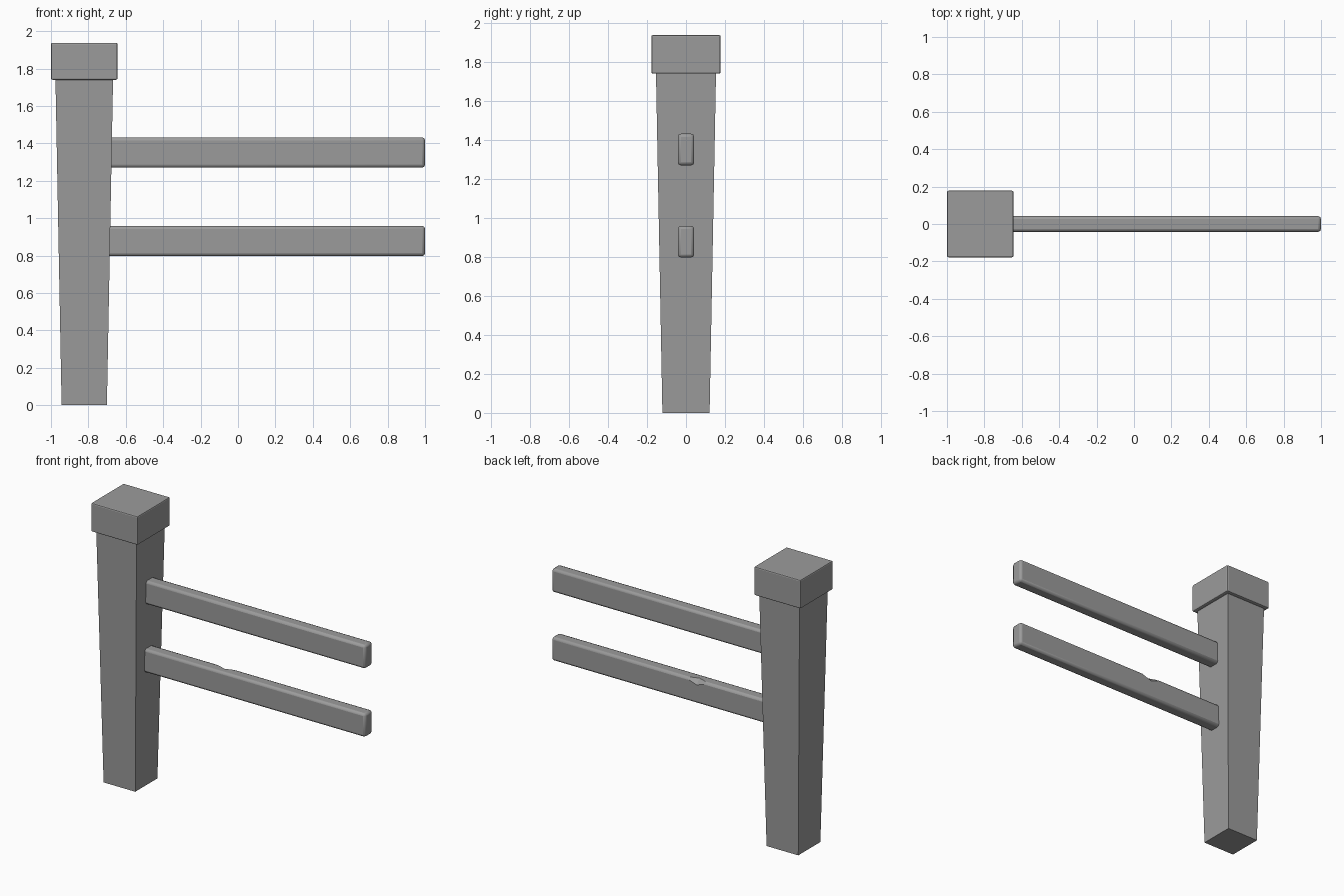
import bpy
import bmesh
from mathutils import Matrix, Vector

cube = bpy.data.objects.get("Cube")
if cube:
    bpy.data.objects.remove(cube, do_unlink=True)

POST_X = -0.822
FOOT, HEAD, POST_TOP = 0.121, 0.154, 1.745

grey = bpy.data.materials.new("plain_grey")
grey.use_nodes = True
grey.diffuse_color = (0.33, 0.33, 0.33, 1)
grey.node_tree.nodes["Principled BSDF"].inputs["Base Color"].default_value = (0.33, 0.33, 0.33, 1)


def block(name, low, high, taper=1.0):
    """Box between two corners; taper scales the bottom about its centre."""
    low, high = Vector(low), Vector(high)
    mid, size = (low + high) / 2, high - low
    bm = bmesh.new()
    bmesh.ops.create_cube(bm, size=1)
    for v in bm.verts:
        if v.co.z < 0:
            v.co.x *= taper
            v.co.y *= taper
        v.co = Vector(a * b for a, b in zip(v.co, size)) + mid
    mesh = bpy.data.meshes.new(name)
    bm.to_mesh(mesh)
    bm.free()
    mesh.materials.append(grey)
    obj = bpy.data.objects.new(name, mesh)
    bpy.context.collection.objects.link(obj)
    return obj


def soften(obj, width, segments):
    mod = obj.modifiers.new("rounded_edges", "BEVEL")
    mod.width, mod.segments = width, segments


def chip(obj, point, along, outward, length, depth):
    """Cut a shallow V nick into an edge with a hidden diamond prism."""
    along, outward = Vector(along).normalized(), Vector(outward).normalized()
    side = along.cross(outward)
    bm = bmesh.new()
    bmesh.ops.create_cone(bm, cap_ends=True, segments=4, radius1=1, radius2=1, depth=2)
    frame = Matrix((along * length, outward * depth, side * 0.08)).transposed().to_4x4()
    bm.transform(Matrix.Translation(point) @ frame)
    bmesh.ops.recalc_face_normals(bm, faces=bm.faces)
    mesh = bpy.data.meshes.new(obj.name + "_chip_cutter")
    bm.to_mesh(mesh)
    bm.free()
    mesh.materials.append(grey)
    cutter = bpy.data.objects.new(mesh.name, mesh)
    bpy.context.collection.objects.link(cutter)
    cutter.hide_render = True
    cutter.hide_set(True)
    cutter.display_type = "WIRE"
    mod = obj.modifiers.new("chip", "BOOLEAN")
    mod.operation, mod.solver, mod.object = "DIFFERENCE", "EXACT", cutter


# Tapered post with nicks on two opposite edges
post = block("post", (POST_X - HEAD, -HEAD, 0), (POST_X + HEAD, HEAD, POST_TOP), FOOT / HEAD)
for sign, z in ((1, 0.37), (-1, 0.43)):
    half = FOOT + (HEAD - FOOT) * z / POST_TOP
    lean = (HEAD - FOOT) / POST_TOP
    chip(post, (POST_X + sign * half, -sign * half, z),
         (sign * lean, -sign * lean, 1), (sign, -sign, 0), 0.07, 0.02)

# Square cap
cap = block("post_cap", (-1, -0.178, 1.74), (-0.644, 0.178, 1.938))
soften(cap, 0.008, 2)

# Two rails, nicked on opposite top edges
for name, bottom, nick_x, face in (("upper_rail", 1.27, 0.28, -1), ("lower_rail", 0.797, -0.11, 1)):
    top = bottom + 0.162
    rail = block(name, (-0.76, -0.042, bottom), (1, 0.042, top))
    soften(rail, 0.016, 2)
    chip(rail, (nick_x, face * 0.042, top), (1, 0, 0), (0, face, 1), 0.1, 0.024)
    # Smooth the rounded edges only
    bpy.ops.object.select_all(action="DESELECT")
    rail.select_set(True)
    bpy.context.view_layer.objects.active = rail
    bpy.ops.object.shade_smooth_by_angle(angle=0.6)
